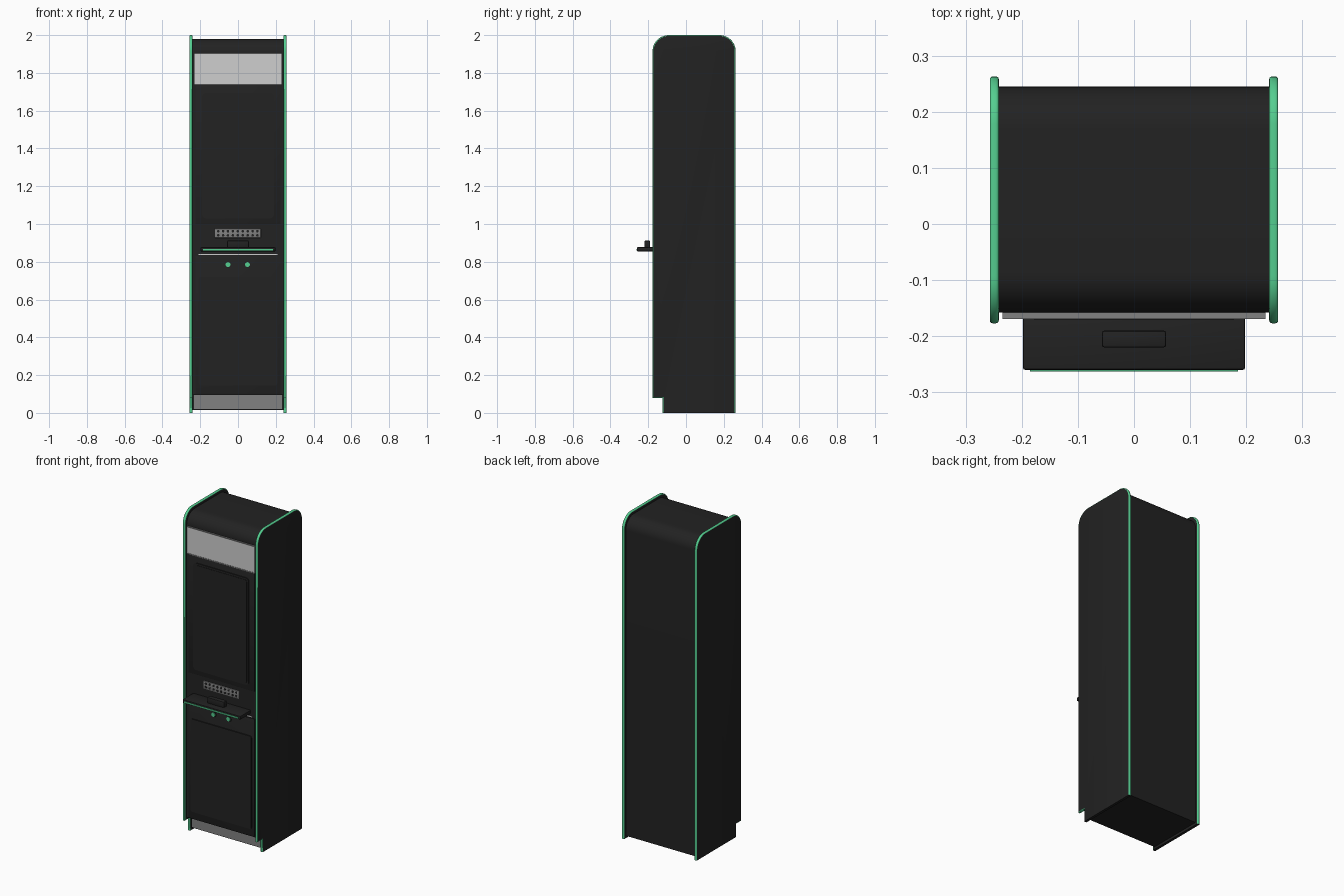
import bpy, bmesh, math
from mathutils import Matrix

cube = bpy.data.objects.get("Cube")
if cube:
    bpy.data.objects.remove(cube, do_unlink=True)


def material(name, rgb):
    m = bpy.data.materials.new(name)
    m.use_nodes = True
    m.diffuse_color = (*rgb, 1)
    bsdf = next(n for n in m.node_tree.nodes if n.type == 'BSDF_PRINCIPLED')
    bsdf.inputs["Base Color"].default_value = (*rgb, 1)
    return m


BLACK = material("black", (0.016, 0.016, 0.016))
GREEN = material("green", (0.09, 0.62, 0.28))
LIGHT = material("light grey", (0.62, 0.62, 0.62))
GREY = material("mid grey", (0.22, 0.22, 0.22))


def finish(name, bm, *mats):
    bmesh.ops.recalc_face_normals(bm, faces=bm.faces)
    mesh = bpy.data.meshes.new(name)
    bm.to_mesh(mesh)
    bm.free()
    for m in mats:
        mesh.materials.append(m)
    ob = bpy.data.objects.new(name, mesh)
    bpy.context.collection.objects.link(ob)
    bpy.ops.object.select_all(action='DESELECT')
    ob.select_set(True)
    bpy.context.view_layer.objects.active = ob
    bpy.ops.object.shade_smooth_by_angle(angle=math.radians(35))
    return ob


def box(name, xs, ys, zs, mat, bevel=0.0):
    bm = bmesh.new()
    bmesh.ops.create_cube(bm, size=1)
    for v in bm.verts:
        for i, (lo, hi) in enumerate((xs, ys, zs)):
            v.co[i] = lo if v.co[i] < 0 else hi
    if bevel:
        bmesh.ops.bevel(bm, geom=bm.edges[:], offset=bevel, segments=2,
                        affect='EDGES', profile=0.5)
    return finish(name, bm, mat)


def rounded_plate(name, xs, zs, y, depth, radius, mat):
    """Upright plate with rounded corners, its front face at y."""
    bm = bmesh.new()
    corners = ((xs[1], zs[1], 0), (xs[0], zs[1], 1), (xs[0], zs[0], 2), (xs[1], zs[0], 3))
    pts = []
    for x, z, q in corners:
        cx = x - radius if q in (0, 3) else x + radius
        cz = z - radius if q in (0, 1) else z + radius
        for k in range(5):
            a = math.pi / 2 * (q + k / 4)
            pts.append((cx + radius * math.cos(a), cz + radius * math.sin(a)))
    face = bm.faces.new([bm.verts.new((x, y + depth, z)) for x, z in pts])
    ext = bmesh.ops.extrude_face_region(bm, geom=[face])
    top = [v for v in ext["geom"] if isinstance(v, bmesh.types.BMVert)]
    bmesh.ops.translate(bm, verts=top, vec=(0, -depth, 0))
    return finish(name, bm, mat)


def cabinet_profile(front, back, kick, bottom, step, top, radius):
    """Side outline (y, z) with a toe notch and two round top corners."""
    pts = [(back, bottom), (kick, bottom), (kick, step), (front, step)]
    for cy, start in ((front + radius, math.pi), (back - radius, math.pi / 2)):
        for k in range(11):
            a = start - math.pi / 2 * k / 10
            pts.append((cy + radius * math.cos(a), top - radius + radius * math.sin(a)))
    return pts


def extrude_x(pts, x0, x1):
    bm = bmesh.new()
    face = bm.faces.new([bm.verts.new((x0, y, z)) for y, z in pts])
    ext = bmesh.ops.extrude_face_region(bm, geom=[face])
    moved = [v for v in ext["geom"] if isinstance(v, bmesh.types.BMVert)]
    bmesh.ops.translate(bm, verts=moved, vec=(x1 - x0, 0, 0))
    return bm


def disc(name, x, y, z, radius, depth, mat, sides=16):
    bm = bmesh.new()
    bmesh.ops.create_cone(bm, cap_ends=True, segments=sides, radius1=radius,
                          radius2=radius, depth=depth,
                          matrix=Matrix.Translation((x, y, z)) @ Matrix.Rotation(math.pi / 2, 4, 'X'))
    return finish(name, bm, mat)


# Main body
body = cabinet_profile(-0.158, 0.245, -0.11, 0.015, 0.097, 1.98, 0.075)
finish("cabinet_body", extrude_x(body, -0.242, 0.242), BLACK)

# Side panels with rounded green edge trim
outline = cabinet_profile(-0.177, 0.263, -0.125, 0, 0.08, 2.0, 0.085)
for side, name in ((1, "left_side_panel"), (-1, "right_side_panel")):
    bm = extrude_x(outline, side * 0.241, side * 0.257)
    rim = [e for e in bm.edges
           if abs(e.verts[0].co.x - e.verts[1].co.x) < 0.001
           and max(v.co.z for v in e.verts) > 0.001]
    bmesh.ops.bevel(bm, geom=rim, offset=0.005, segments=3, affect='EDGES', profile=0.5)
    bmesh.ops.recalc_face_normals(bm, faces=bm.faces)
    for f in bm.faces:
        under = f.normal.z < -0.5 and f.calc_center_median().z < 0.02
        f.material_index = 1 if abs(f.normal.x) < 0.97 and not under else 0
    finish(name, bm, BLACK, GREEN)

# Lit header sign and its frame
box("header_sign", (-0.231, 0.231), (-0.167, -0.15), (1.74, 1.9), LIGHT)
for name, z in (("header_top_rail", 1.899), ("header_bottom_rail", 1.735)):
    box(name, (-0.232, 0.232), (-0.169, -0.15), (z, z + 0.005), GREY)
for name, x in (("header_left_rail", 0.229), ("header_right_rail", -0.234)):
    box(name, (x, x + 0.005), (-0.169, -0.15), (1.735, 1.904), GREY)

# Monitor section
box("monitor_panel", (-0.226, 0.226), (-0.163, -0.15), (1.0, 1.733), BLACK, 0.002)
rounded_plate("screen_bezel", (-0.19, 0.19), (1.03, 1.693), -0.168, 0.01, 0.02, BLACK)
rounded_plate("screen", (-0.178, 0.178), (1.042, 1.681), -0.17, 0.008, 0.014, BLACK)

# Speaker grille with two rows of holes
box("speaker_plate", (-0.123, 0.121), (-0.164, -0.15), (0.927, 0.975), GREY, 0.002)
for row in range(2):
    for col in range(9):
        disc("speaker_hole", -0.105 + col * 0.026, -0.1645, 0.94 + row * 0.022,
             0.007, 0.003, BLACK, 10)

# Control shelf
box("shelf", (-0.198, 0.198), (-0.26, -0.15), (0.855, 0.877), BLACK, 0.004)
box("shelf_light_strip", (-0.185, 0.185), (-0.263, -0.255), (0.859, 0.868), GREEN)
box("shelf_device", (-0.057, 0.057), (-0.22, -0.19), (0.875, 0.912), BLACK, 0.004)
box("shelf_trim_line", (-0.21, 0.21), (-0.161, -0.15), (0.835, 0.841), LIGHT)

# Front buttons
for name, x in (("right_button", -0.053), ("left_button", 0.05)):
    disc(name + "_ring", x, -0.16, 0.785, 0.018, 0.008, BLACK)
    disc(name, x, -0.163, 0.785, 0.013, 0.01, GREEN)

# Lower service door
box("lower_panel", (-0.226, 0.226), (-0.162, -0.15), (0.1, 0.83), BLACK, 0.002)
rounded_plate("service_door", (-0.208, 0.208), (0.145, 0.72), -0.168, 0.01, 0.012, BLACK)

# Recessed kick plate
box("kick_plate", (-0.234, 0.234), (-0.116, -0.1), (0.02, 0.095), GREY)
